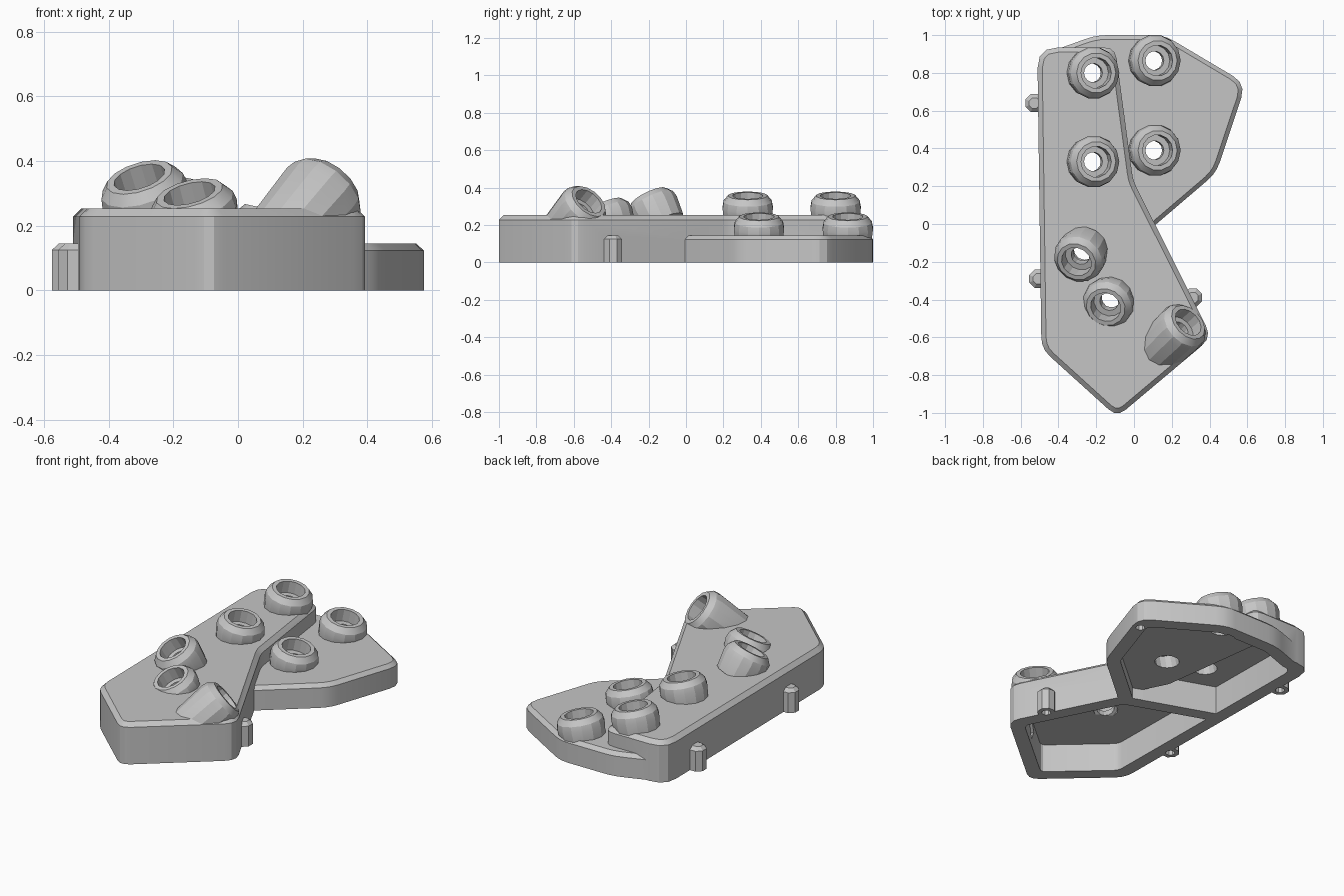
import bpy, bmesh, math
from mathutils import Vector

cube = bpy.data.objects.get("Cube")
if cube:
    bpy.data.objects.remove(cube)

grey = bpy.data.materials.new("plain_grey")
grey.use_nodes = True
grey.diffuse_color = (0.56, 0.56, 0.56, 1)
grey.node_tree.nodes["Principled BSDF"].inputs["Base Color"].default_value = (0.56, 0.56, 0.56, 1)


def finish(name, bm):
    bmesh.ops.recalc_face_normals(bm, faces=bm.faces)
    mesh = bpy.data.meshes.new(name)
    bm.to_mesh(mesh)
    bm.free()
    mesh.materials.append(grey)
    obj = bpy.data.objects.new(name, mesh)
    bpy.context.scene.collection.objects.link(obj)
    obj.hide_render = True
    return obj


def shrink(outline, gap):
    """Counter-clockwise outline moved inwards by an even gap, with tighter corners."""
    points = [Vector((x, y)) for x, y, r in outline]
    inner = []
    for i, p in enumerate(points):
        a = (p - points[i - 1]).normalized()
        b = (points[(i + 1) % len(points)] - p).normalized()
        inward = Vector((-a.y - b.y, a.x + b.x))
        q = p + inward * gap / (1 + a.dot(b))
        inner.append((q.x, q.y, outline[i][2] / 2))
    return inner


def rounded(outline):
    """Replace each (x, y, r) corner by a short curve starting r away from it."""
    points = [Vector((x, y)) for x, y, r in outline]
    curve = []
    for i, p in enumerate(points):
        r = outline[i][2]
        if not r:
            curve.append(p)
            continue
        a = p + (points[i - 1] - p).normalized() * r
        b = p + (points[(i + 1) % len(points)] - p).normalized() * r
        curve += [a * (1 - t) ** 2 + p * 2 * t * (1 - t) + b * t * t for t in (0, 1 / 3, 2 / 3, 1)]
    return curve


def plate(name, outline, z0, z1, chamfer=0):
    """Extruded outline with a chamfered top."""
    bm = bmesh.new()
    points = rounded(outline)
    low = [bm.verts.new((p.x, p.y, z0)) for p in points]
    high = [bm.verts.new((p.x, p.y, z1)) for p in points]
    bm.faces.new(low)
    bm.faces.new(high)
    for i in range(len(low)):
        bm.faces.new((low[i - 1], low[i], high[i], high[i - 1]))
    bmesh.ops.recalc_face_normals(bm, faces=bm.faces)
    if chamfer:
        top = [e for e in bm.edges if all(v.co.z > z1 - 0.001 for v in e.verts)]
        bmesh.ops.bevel(bm, geom=top, offset=chamfer, segments=1, affect="EDGES")
    return finish(name, bm)


def lathe(name, profile, centre, axis=(0, 0, 1), sides=14):
    """Closed turned solid; the profile lists (radius, height) along the axis."""
    bm = bmesh.new()
    rings = []
    for r, z in profile:
        rings.append([bm.verts.new((r * math.cos(math.tau * (i + 0.5) / sides),
                                    r * math.sin(math.tau * (i + 0.5) / sides), z))
                      for i in range(sides)])
    for a, b in zip(rings, rings[1:]):
        for i in range(sides):
            j = (i + 1) % sides
            bm.faces.new((a[i], a[j], b[j], b[i]))
    bm.faces.new(rings[0])
    bm.faces.new(rings[-1])
    obj = finish(name, bm)
    obj.rotation_euler = Vector(axis).to_track_quat("Z", "Y").to_euler()
    obj.location = centre
    return obj


# Two overlapping plates: the tall one and the low side wing (x, y, corner size)
tall = [(-.512, .935, .11), (-.49, -.66, .06), (-.09, -1.022, .06), (.412, -.6, .07),
        (-.005, .23, .04), (-.10, .935, .06)]
wing = [(-.505, .89, .09), (-.485, .17, 0), (.06, -.05, 0), (.435, .27, .06),
        (.593, .743, .08), (.16, 1.0, .06), (-.20, 1.0, .06)]
shell = plate("case_shell", tall, 0, .253, chamfer=.025)
solids = [plate("wing", wing, 0, .145, chamfer=.022)]
cutters = [plate("tall_cavity", shrink(tall, .08), -.05, .172),
           plate("wing_cavity", shrink(wing, .08), -.05, .067)]

# Sockets: rim centre, axis, depth of the solid below the rim
lean = (.21, 0, .98)
sockets = [((-.2, .80, .357), lean, .17), ((-.2, .33, .357), lean, .17),
           ((.125, .865, .245), lean, .16), ((.125, .39, .245), lean, .16),
           ((-.305, -.2, .35), (-.27, -.42, .87), .17),
           ((-.15, -.44, .3), (-.23, -.38, .9), .12),
           ((.287, -.52, .327), (.55, .53, .64), .275)]
for centre, axis, depth in sockets:
    solids.append(lathe("socket", [(.127, -depth), (.138, -.065), (.132, -.032), (.106, 0)],
                        centre, axis))
    cutters.append(lathe("socket_bore", [(.068, -depth - .1), (.068, -.12), (.05, -.12),
                                         (.05, -.075), (.082, -.075), (.082, .05)],
                         centre, axis))

# Small fixing posts on the sides, with screw holes from below
for x, y in [(-.527, .64), (-.507, -.29), (.312, -.39)]:
    solids.append(lathe("side_post", [(.052, 0), (.052, .125), (.03, .145)], (x, y, 0), sides=8))
    cutters.append(lathe("screw_hole", [(.026, -.02), (.026, .1)], (x, y, 0), sides=8))
cutters.append(lathe("screw_hole", [(.026, -.02), (.026, .1)], (.52, .675, 0), sides=8))

# Cross rib inside the hollow
rib = plate("cross_rib", [(-.46, .14, 0), (.05, -.045, 0), (.08, .03, 0), (-.45, .22, 0)], 0, .19)

# Join, hollow out, then add the rib
steps = [(o, "UNION") for o in solids] + [(o, "DIFFERENCE") for o in cutters] + [(rib, "UNION")]
for obj, operation in steps:
    mod = shell.modifiers.new(obj.name, "BOOLEAN")
    mod.object, mod.operation, mod.solver = obj, operation, "EXACT"
bpy.context.view_layer.update()
result = bpy.data.meshes.new_from_object(shell.evaluated_get(bpy.context.evaluated_depsgraph_get()))
shell.modifiers.clear()
shell.data = result
shell.hide_render = False
for obj, _ in steps:
    bpy.data.objects.remove(obj)

result.materials.clear()
result.materials.append(grey)
for poly in result.polygons:
    poly.material_index = 0
bpy.ops.object.select_all(action="DESELECT")
shell.select_set(True)
bpy.context.view_layer.objects.active = shell
bpy.ops.object.shade_smooth_by_angle(angle=math.radians(25))
